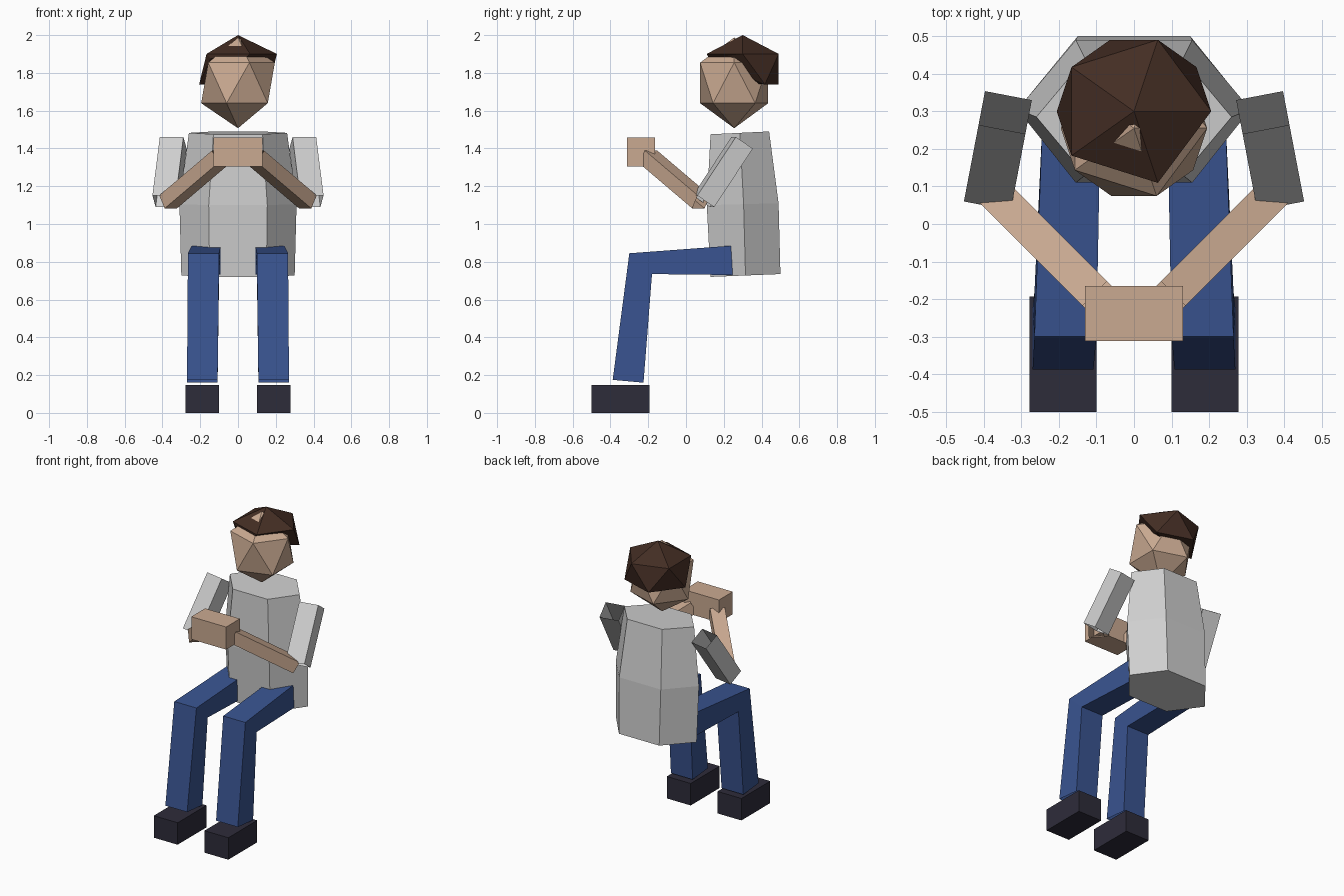
import bpy, bmesh
from mathutils import Vector

cube = bpy.data.objects.get("Cube")
if cube:
    bpy.data.objects.remove(cube, do_unlink=True)


def material(name, rgb):
    mat = bpy.data.materials.new(name)
    mat.use_nodes = True
    mat.diffuse_color = (*rgb, 1)
    mat.node_tree.nodes["Principled BSDF"].inputs["Base Color"].default_value = (*rgb, 1)
    return mat


shirt = material("light grey shirt", (0.62, 0.62, 0.62))
skin = material("skin", (0.59, 0.40, 0.285))
denim = material("blue denim", (0.041, 0.088, 0.28))
hair_brown = material("dark brown hair", (0.056, 0.026, 0.017))
shoe_dark = material("dark shoe", (0.027, 0.025, 0.042))


def finish(bm, name, mat):
    bmesh.ops.recalc_face_normals(bm, faces=bm.faces)
    mesh = bpy.data.meshes.new(name)
    bm.to_mesh(mesh)
    bm.free()
    mesh.materials.append(mat)
    obj = bpy.data.objects.new(name, mesh)
    bpy.context.scene.collection.objects.link(obj)
    return obj


def loft(name, rings, mat, side=1, caps=False):
    """Skin a list of equal point rings; side=-1 mirrors across x."""
    bm = bmesh.new()
    loops = [[bm.verts.new((p[0] * side, p[1], p[2])) for p in ring] for ring in rings]
    for a, b in zip(loops, loops[1:]):
        for i in range(len(a)):
            j = (i + 1) % len(a)
            bm.faces.new((a[i], a[j], b[j], b[i]))
    if caps:
        bm.faces.new(loops[0])
        bm.faces.new(loops[-1])
    return finish(bm, name, mat)


def limb(name, start, end, width, depth, mat, side):
    """Open square sleeve between two points, kept level sideways."""
    start, end = Vector(start), Vector(end)
    axis = (end - start).normalized()
    across = axis.cross(Vector((0, 0, 1))).normalized()
    up = across.cross(axis)
    corners = ((-1, -1), (1, -1), (1, 1), (-1, 1))
    rings = [[c + across * (width / 2 * u) + up * (depth / 2 * v) for u, v in corners]
             for c in (start, end)]
    return loft(name, rings, mat, side)


def box(name, low, high, mat, side=1):
    rings = [[(low[0], low[1], z), (high[0], low[1], z),
              (high[0], high[1], z), (low[0], high[1], z)] for z in (low[2], high[2])]
    return loft(name, rings, mat, side, caps=True)


def ico(center, radii):
    bm = bmesh.new()
    bmesh.ops.create_icosphere(bm, subdivisions=1, radius=1)
    for v in bm.verts:
        v.co = Vector(c + r * k for c, r, k in zip(center, radii, v.co))
    return bm


# Torso: six-sided, leaning slightly, widest at the waist
def torso_ring(half, front, mid, back, z, tilt):
    return [(-half / 2, front, z), (half / 2, front, z), (half, mid, z + tilt / 2),
            (half / 2, back, z + tilt), (-half / 2, back, z + tilt), (-half, mid, z + tilt / 2)]


loft("torso", [torso_ring(0.30, 0.13, 0.315, 0.50, 0.72, 0.015),
               torso_ring(0.31, 0.11, 0.305, 0.49, 1.10, 0.01),
               torso_ring(0.26, 0.13, 0.285, 0.44, 1.475, 0.015)], shirt, caps=True)

# Head
finish(ico((0, 0.255, 1.747), (0.218, 0.212, 0.24)), "head", skin)

# Hair: faceted cap with the front lower corners lifted off the face
bm = ico((0, 0.30, 1.82), (0.23, 0.224, 0.18))
for v in bm.verts:
    x, y, z = v.co
    if z < 1.66:
        v.co.z = 1.745
    elif z < 1.8 and y < 0.25:
        v.co = (0.04, 0.12, 1.878) if x > 0 else (-0.145, 0.18, 1.875)
finish(bm, "hair", hair_brown)

# Clasped hands
box("hands", (-0.13, -0.312, 1.305), (0.13, -0.165, 1.457), skin)

# Limbs, mirrored
for label, side in (("left", 1), ("right", -1)):
    limb(label + "_upper_arm", (0.343, 0.297, 1.43), (0.382, 0.093, 1.12),
         0.127, 0.11, shirt, side)
    limb(label + "_forearm", (0.37, 0.08, 1.117), (0.09, -0.20, 1.355),
         0.092, 0.08, skin, side)
    # Hip, knee and ankle sections: inner x, outer x, then (y, z) front and rear
    sections = ((0.09, 0.245, (0.24, 0.885), (0.25, 0.73)),
                (0.10, 0.265, (-0.30, 0.845), (-0.18, 0.735)),
                (0.108, 0.27, (-0.388, 0.175), (-0.225, 0.16)))
    loft(label + "_leg", [[(a, *f), (b, *f), (b, *r), (a, *r)] for a, b, f, r in sections],
         denim, side)
    box(label + "_shoe", (0.10, -0.50, 0), (0.278, -0.193, 0.148), shoe_dark, side)
